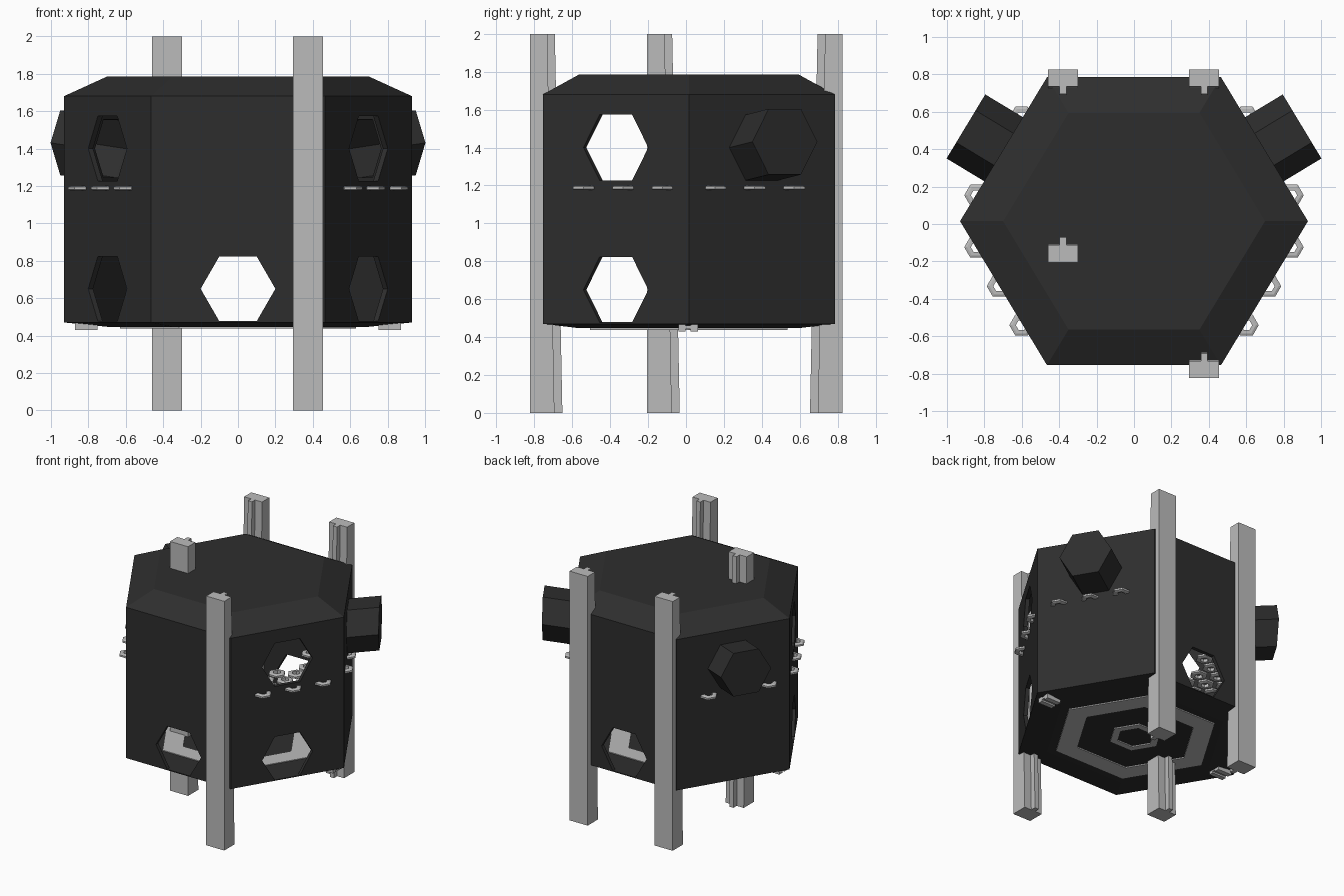
import bpy, bmesh, math
from mathutils import Vector

if "Cube" in bpy.data.objects:
    bpy.data.objects.remove(bpy.data.objects["Cube"])

CY = 0.015          # y of the hive centre
YS = 0.956          # the hexagon is slightly squashed in y


def material(name, v):
    m = bpy.data.materials.new(name)
    m.diffuse_color = (v, v, v, 1)
    m.use_nodes = True
    m.node_tree.nodes["Principled BSDF"].inputs["Base Color"].default_value = m.diffuse_color
    return m


DARK = material("charcoal", 0.027)
GREY = material("light grey", 0.5)


def loft(bm, rings, closed=False):
    """Skin successive rings; cap the ends, or join last to first."""
    vs = [[bm.verts.new(p) for p in r] for r in rings]
    pairs = list(zip(vs, vs[1:])) + ([(vs[-1], vs[0])] if closed else [])
    for a, b in pairs:
        n = len(a)
        for i in range(n):
            j = (i + 1) % n
            bm.faces.new((a[i], a[j], b[j], b[i]))
    if not closed:
        bm.faces.new(vs[0][::-1])
        bm.faces.new(vs[-1])


def finish(name, bm, mat):
    bmesh.ops.recalc_face_normals(bm, faces=bm.faces)
    me = bpy.data.meshes.new(name)
    bm.to_mesh(me)
    bm.free()
    me.materials.append(mat)
    ob = bpy.data.objects.new(name, me)
    bpy.context.collection.objects.link(ob)
    return ob


def flat_hex(r, z, x=0, y=CY, ys=YS):
    return [(x + r * math.cos(k * math.pi / 3),
             y + r * ys * math.sin(k * math.pi / 3), z) for k in range(6)]


def wall_hex(c, n, r, d, rise=0):
    """Upright hexagon centred at c, pushed d along the wall normal n."""
    t = Vector((-n.y, n.x, 0))
    o = c + n * d + Vector((0, 0, rise))
    return [o + t * r * math.cos(k * math.pi / 3)
            + Vector((0, 0, r * math.sin(k * math.pi / 3))) for k in range(6)]


# wall centres and normals
def wall(sx, sy):
    if sx == 0:
        return Vector((0, CY + sy * 0.77, 0)), Vector((0, sy, 0))
    return (Vector((sx * 0.6975, CY + sy * 0.385, 0)),
            Vector((sx * 0.856, sy * 0.517, 0)).normalized())


# hollow hexagonal body with bevelled roof and hexagonal openings
bm = bmesh.new()
loft(bm, [flat_hex(r, z) for r, z in
          ((0.70, 0.447), (0.93, 0.47), (0.93, 1.68), (0.70, 1.785))])
body = finish("hive_body", bm, DARK)

cutters = []
bm = bmesh.new()
loft(bm, [flat_hex(r, z) for r, z in ((0.895, 0.473), (0.895, 1.66), (0.68, 1.76))])
cutters.append(finish("cavity_cutter", bm, DARK))
openings = [(0, -1, 0.65), (0, 1, 0.65)]
for s in (-1, 1):
    openings += [(s, -1, 0.65), (s, -1, 1.4), (s, 1, 1.4)]
for sx, sy, z in openings:
    c, n = wall(sx, sy)
    c.z = z
    r = 0.2 if sy < 0 or sx == 0 else 0.18
    bm = bmesh.new()
    loft(bm, [wall_hex(c, n, r, d) for d in (-0.1, 0.1)])
    cutters.append(finish("opening_cutter", bm, DARK))
for c in cutters:
    c.hide_render = True
    m = body.modifiers.new("cut", 'BOOLEAN')
    m.operation = 'DIFFERENCE'
    m.solver = 'EXACT'
    m.object = c
deps = bpy.context.evaluated_depsgraph_get()
cut_mesh = bpy.data.meshes.new_from_object(body.evaluated_get(deps))
body.modifiers.clear()
body.data = cut_mesh
for c in cutters:
    bpy.data.objects.remove(c)

# hollow pods on the two back slanted walls, tilted slightly upwards
for s, side in ((-1, "left"), (1, "right")):
    c, n = wall(s, 1)
    c.z = 1.4
    bm = bmesh.new()
    loft(bm, [wall_hex(c, n, r, d, rise=d * 0.13) for r, d in
              ((0.18, 0.215), (0.18, -0.02), (0.2, -0.02), (0.2, 0.235))])
    finish("pod_" + side, bm, DARK)

# T-section posts, thicker towards the ground
def post(name, x, y, d):
    rings = []
    for z, box, tab in ((0, 0.13, 0.172), (2, 0.092, 0.132)):
        prof = [(-0.08, 0), (0.08, 0), (0.08, box), (0.018, box),
                (0.018, tab), (-0.018, tab), (-0.018, box), (-0.08, box)]
        rings.append([(x + px, y + d * py, z) for px, py in prof])
    bm = bmesh.new()
    loft(bm, rings)
    finish(name, bm, GREY)


post("post_back_left", -0.38, 0.826, -1)
post("post_back_right", 0.375, 0.826, -1)
post("post_inner_left", -0.38, -0.205, 1)
post("post_front_right", 0.375, -0.824, 1)

# comb shelf: a band of hexagonal cells whose outer ones poke through the walls
A = 0.139
bm = bmesh.new()
for col in range(-7, 8):
    for row in range(-6, 7):
        x = col * A * 0.866
        y = (row + (0.5 if col % 2 == 0 else 0)) * A
        reach = max(abs(y), 0.866 * abs(x) + 0.5 * abs(y))
        if abs(y) < 0.7 and 0.5 < reach < 0.815:
            loft(bm, [flat_hex(r, z, x, CY + y, 1) for r, z in
                      ((0.065, 1.18), (0.065, 1.194), (0.05, 1.2),
                       (0.03, 1.2), (0.03, 1.175), (0.05, 1.175))], closed=True)
finish("comb_shelf", bm, GREY)

# floor rings
bm = bmesh.new()
for ro, ri in ((0.63, 0.46), (0.2, 0.14)):
    loft(bm, [flat_hex(r, z) for r, z in
              ((ro, 0.438), (ro, 0.479), (ri, 0.479), (ri, 0.438))], closed=True)
finish("floor_rings", bm, GREY)

# small clips under the side corners
for s, side in ((-1, "left"), (1, "right")):
    bm = bmesh.new()
    for y0, y1, z0, z1 in ((-0.04, -0.003, 0.43, 0.467), (0.024, 0.062, 0.43, 0.467),
                           (-0.003, 0.024, 0.443, 0.46)):
        loft(bm, [[(s * x, y0, z0), (s * x, y1, z0), (s * x, y1, z1), (s * x, y0, z1)]
                  for x in (0.75, 0.872)])
    finish("corner_clip_" + side, bm, GREY)
